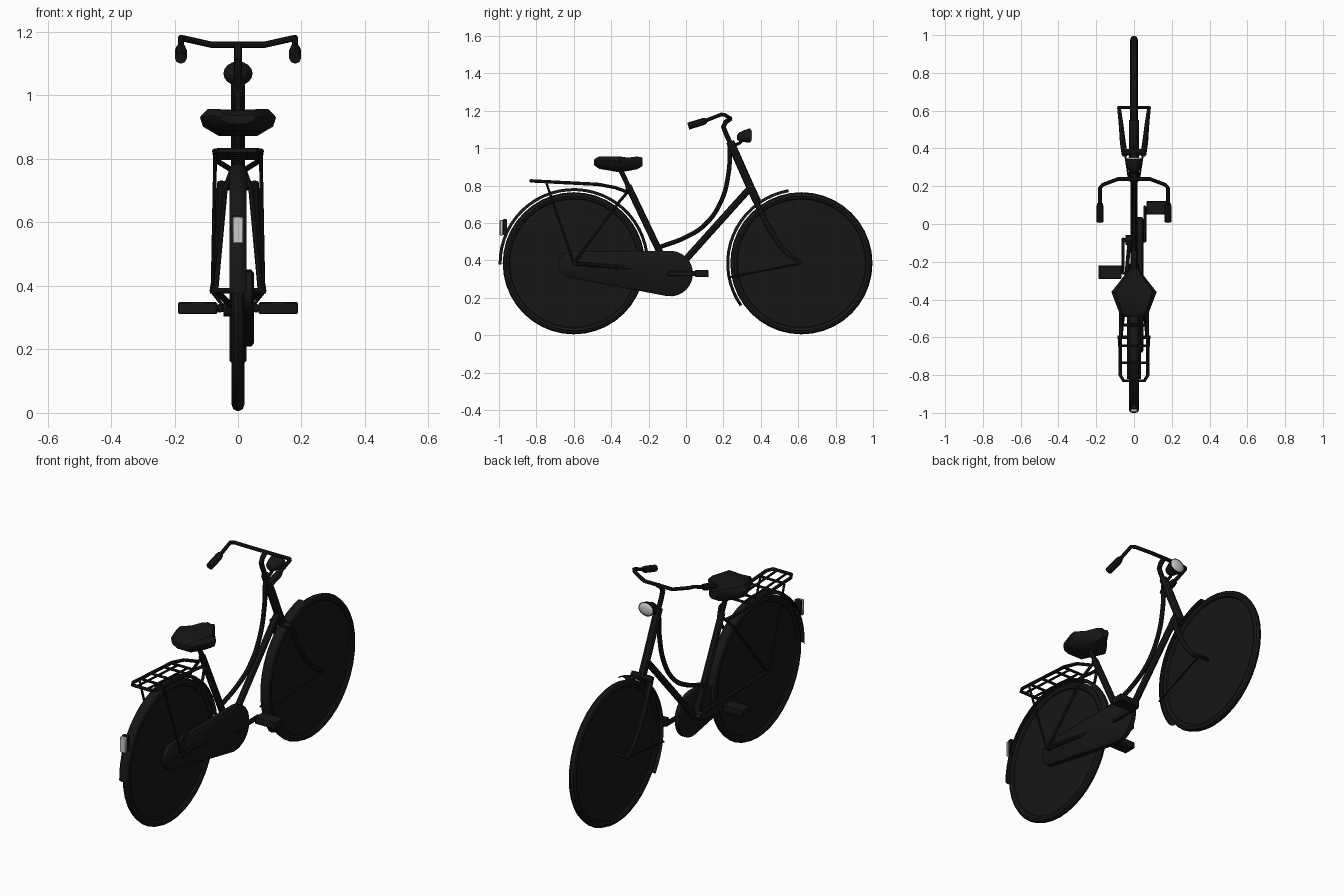
import bpy, bmesh, math
from mathutils import Vector

if "Cube" in bpy.data.objects:
    bpy.data.objects.remove(bpy.data.objects["Cube"])

def material(name, rgb):
    m = bpy.data.materials.new(name)
    m.diffuse_color = (*rgb, 1)
    m.use_nodes = True
    m.node_tree.nodes["Principled BSDF"].inputs["Base Color"].default_value = m.diffuse_color
    return m

BLACK = material("black_paint", (0.008, 0.008, 0.008))
WHITE = material("clear_lens", (0.8, 0.8, 0.8))
REAR, FRONT, CRANK = (-0.6, 0.385), (0.617, 0.385), (-0.085, 0.33)

def add(name, mesh, mat=BLACK):
    ob = bpy.data.objects.new(name, mesh)
    bpy.context.collection.objects.link(ob)
    mesh.materials.clear()
    mesh.materials.append(mat)
    bpy.ops.object.select_all(action='DESELECT')
    ob.select_set(True)
    bpy.context.view_layer.objects.active = ob
    bpy.ops.object.shade_smooth_by_angle(angle=math.radians(40))
    return ob

def from_bmesh(name, bm, mat=BLACK):
    bmesh.ops.recalc_face_normals(bm, faces=bm.faces)
    me = bpy.data.meshes.new(name)
    bm.to_mesh(me)
    bm.free()
    return add(name, me, mat)

def tube(name, pts, r, smooth=False, radii=None, cyclic=False):
    cu = bpy.data.curves.new(name, 'CURVE')
    cu.dimensions = '3D'
    cu.bevel_depth, cu.bevel_resolution, cu.resolution_u = r, 2, 5
    cu.use_fill_caps = True
    sp = cu.splines.new('BEZIER' if smooth else 'POLY')
    points = sp.bezier_points if smooth else sp.points
    points.add(len(pts) - 1)
    for i, p in enumerate(pts):
        points[i].co = p if smooth else (*p, 1)
        if smooth:
            points[i].handle_left_type = points[i].handle_right_type = 'AUTO'
        if radii:
            points[i].radius = radii[i]
    sp.use_cyclic_u = cyclic
    tmp = bpy.data.objects.new(name + "_curve", cu)
    bpy.context.collection.objects.link(tmp)
    dg = bpy.context.evaluated_depsgraph_get()
    me = bpy.data.meshes.new_from_object(tmp.evaluated_get(dg))
    bpy.data.objects.remove(tmp)
    return add(name, me)

def box(name, center, size, mat=BLACK, bevel=0.004):
    bm = bmesh.new()
    bmesh.ops.create_cube(bm, size=1)
    for v in bm.verts:
        v.co = Vector(center) + Vector(a * b for a, b in zip(v.co, size))
    bmesh.ops.bevel(bm, geom=bm.edges[:], offset=bevel, segments=1, affect='EDGES')
    return from_bmesh(name, bm, mat)

def loft(name, rings, mat=BLACK):
    bm = bmesh.new()
    vs = [[bm.verts.new(p) for p in ring] for ring in rings]
    n = len(rings[0])
    for a, b in zip(vs, vs[1:]):
        for i in range(n):
            bm.faces.new((a[i], a[(i + 1) % n], b[(i + 1) % n], b[i]))
    bm.faces.new(vs[0])
    bm.faces.new(vs[-1])
    return from_bmesh(name, bm, mat)

def sweep(name, center, profile, a0, a1, steps, closed=False):
    """Turn an (x, radius) profile about the axle between two angles."""
    bm = bmesh.new()
    rows = []
    for i in range(steps + 1):
        a = math.radians(a0 + (a1 - a0) * i / steps)
        rows.append([bm.verts.new((x, center[0] + r * math.cos(a), center[1] + r * math.sin(a)))
                     for x, r in profile])
    m = len(profile)
    for p, q in zip(rows, rows[1:]):
        for j in range(m if closed else m - 1):
            k = (j + 1) % m
            bm.faces.new((p[j], p[k], q[k], q[j]))
    bmesh.ops.remove_doubles(bm, verts=bm.verts, dist=1e-5)
    return from_bmesh(name, bm)

# wheels: tyre, spoke disc, hub and axle
tyre = [(0.02 * math.cos(t * math.pi / 4), 0.36 + 0.02 * math.sin(t * math.pi / 4)) for t in range(8)]
disc = [(0.022, 0.001), (0.022, 0.02), (0.006, 0.345), (-0.006, 0.345), (-0.022, 0.02), (-0.022, 0.001)]
for tag, c in (("rear", REAR), ("front", FRONT)):
    sweep(tag + "_tyre", c, tyre, 0, 360, 40, True)
    sweep(tag + "_spoke_disc", c, disc, 0, 360, 40)
    tube(tag + "_axle", [(-0.088, *c), (0.088, *c)], 0.009)

# mudguards
guard = [(-0.027, 0.386), (-0.019, 0.397), (0, 0.402), (0.019, 0.397), (0.027, 0.386),
         (0.018, 0.393), (0, 0.398), (-0.018, 0.393)]
sweep("rear_mudguard", REAR, guard, 8, 181, 26, True)
sweep("front_mudguard", FRONT, guard, 100, 215, 18, True)

# main frame
tube("seat_tube", [(0, -0.31, 0.80), (0, -0.085, 0.33)], 0.018)
tube("seat_post", [(0, -0.355, 0.895), (0, -0.30, 0.78)], 0.013)
tube("down_tube", [(0, 0.345, 0.79), (0, -0.06, 0.34)], 0.018)
tube("curved_top_tube", [(0, 0.235, 1.01), (0, 0.228, 0.87), (0, 0.185, 0.71), (0, 0.10, 0.59),
                         (0, 0, 0.525), (0, -0.145, 0.47)], 0.012, True)
tube("head_tube", [(0, 0.236, 1.035), (0, 0.345, 0.79), (0, 0.38, 0.715)], 0.022)
tube("bottom_bracket", [(-0.045, *CRANK), (0.045, *CRANK)], 0.026)
box("fork_crown", (0, 0.38, 0.715), (0.13, 0.035, 0.03), bevel=0.01)
for s, tag in ((1, "right"), (-1, "left")):
    tube(tag + "_fork_blade", [(s * 0.05, 0.37, 0.725), (s * 0.06, 0.44, 0.58), (s * 0.07, 0.54, 0.44),
                               (s * 0.08, *FRONT)], 0.016, True, [1, 0.95, 0.75, 0.6])
    tube(tag + "_front_mudguard_stay", [(s * 0.085, *FRONT), (s * 0.026, 0.23, 0.31)], 0.005)
    tube(tag + "_seat_stay", [(s * 0.07, *REAR), (s * 0.04, -0.36, 0.71), (s * 0.016, -0.305, 0.775)], 0.008)
    tube(tag + "_chain_stay", [(s * 0.07, *REAR), (s * 0.025, -0.1, 0.34)], 0.01)
    tube(tag + "_rack_stay", [(s * 0.08, *REAR), (s * 0.072, -0.745, 0.81)], 0.006)

# luggage rack
side = [(0.02, -0.31, 0.765), (0.06, -0.38, 0.79), (0.07, -0.47, 0.807), (0.073, -0.80, 0.824), (0.055, -0.83, 0.826)]
tube("rack_rail", side + [(-x, y, z) for x, y, z in reversed(side)], 0.009)
for i, y in enumerate((-0.47, -0.535, -0.645, -0.735)):
    tube(f"rack_crossbar_{i + 1}", [(-0.07, y, 0.775 - 0.06 * y), (0.07, y, 0.775 - 0.06 * y)], 0.007)
for x in (-0.03, 0.03):
    tube("rack_slat", [(x, -0.47, 0.806), (x, -0.82, 0.825)], 0.006)

# chain case: hull of two discs, with bevelled edges
outline = []
for (cy, cz), r, a0, a1 in ((CRANK, 0.122, -97, 85), ((-0.612, 0.378), 0.07, 85, 263)):
    for i in range(15):
        a = math.radians(a0 + (a1 - a0) * i / 14)
        outline.append((cy, cz, r * math.cos(a), r * math.sin(a), r))
rings = []
for x, inset in ((0.012, 0.012), (0.018, 0), (0.042, 0), (0.051, 0.012)):
    rings.append([(x, cy + dy * (1 - inset / r), cz + dz * (1 - inset / r)) for cy, cz, dy, dz, r in outline])
loft("chain_case", rings)

# cranks and pedals
tube("crank_axle", [(-0.062, *CRANK), (0.062, *CRANK)], 0.012)
for s, tag in ((1, "right"), (-1, "left")):
    py = CRANK[0] + s * 0.17
    box(tag + "_crank", (s * 0.057, (py + CRANK[0]) / 2, 0.33), (0.016, 0.195, 0.026))
    box(tag + "_pedal", (s * 0.127, py, 0.33), (0.124, 0.072, 0.038))

# saddle: lofted sections running from back to nose
rings = []
for y, w, zb, zt in ((-0.492, 0.055, 0.91, 0.94), (-0.465, 0.08, 0.89, 0.957), (-0.36, 0.12, 0.872, 0.957),
                     (-0.31, 0.08, 0.878, 0.95), (-0.26, 0.042, 0.888, 0.956), (-0.232, 0.025, 0.905, 0.95)):
    half = [(0.5, zb), (0.92, zb + 0.35 * (zt - zb)), (1, zb + 0.7 * (zt - zb)), (0.8, zt)]
    rings.append([(w * k, y, z) for k, z in half] + [(0, y, zt - 0.004)]
                 + [(-w * k, y, z) for k, z in reversed(half)])
loft("saddle", rings)

# stem, handlebar and grips
tube("stem", [(0, 0.24, 1.02), (0, 0.213, 1.08), (0, 0.20, 1.115), (0, 0.212, 1.14), (0, 0.24, 1.16)], 0.013)
half = [(0.085, 0.238, 1.16), (0.165, 0.208, 1.178), (0.18, 0.19, 1.181), (0.18, 0.10, 1.146), (0.18, 0.02, 1.115)]
tube("handlebar", [(-x, y, z) for x, y, z in reversed(half)] + half, 0.01)
for s, tag in ((1, "right"), (-1, "left")):
    tube(tag + "_grip", [(s * 0.18, 0.108, 1.149), (s * 0.18, 0.09, 1.142), (s * 0.18, 0.012, 1.118)], 0.019,
         radii=[0.8, 1, 1])

# headlamp
def ring(y, r, z):
    return [(r * 1.15 * math.cos(i * math.pi / 8), y, z + r * 0.95 * math.sin(i * math.pi / 8)) for i in range(16)]
loft("headlamp_shell", [ring(0.272, 0.012, 1.058), ring(0.285, 0.026, 1.06), ring(0.32, 0.036, 1.066),
                        ring(0.345, 0.04, 1.069)])
loft("headlamp_lens", [ring(0.344, 0.037, 1.069), ring(0.351, 0.028, 1.069), ring(0.354, 0.01, 1.069)], WHITE)
tube("headlamp_bracket", [(0, 0.25, 1.01), (0, 0.29, 1.03), (0, 0.305, 1.05)], 0.008)

# tail lamp
box("tail_lamp_housing", (0, -0.968, 0.578), (0.036, 0.024, 0.086))
box("tail_lamp_lens", (0, -0.987, 0.575), (0.036, 0.018, 0.084), WHITE)
